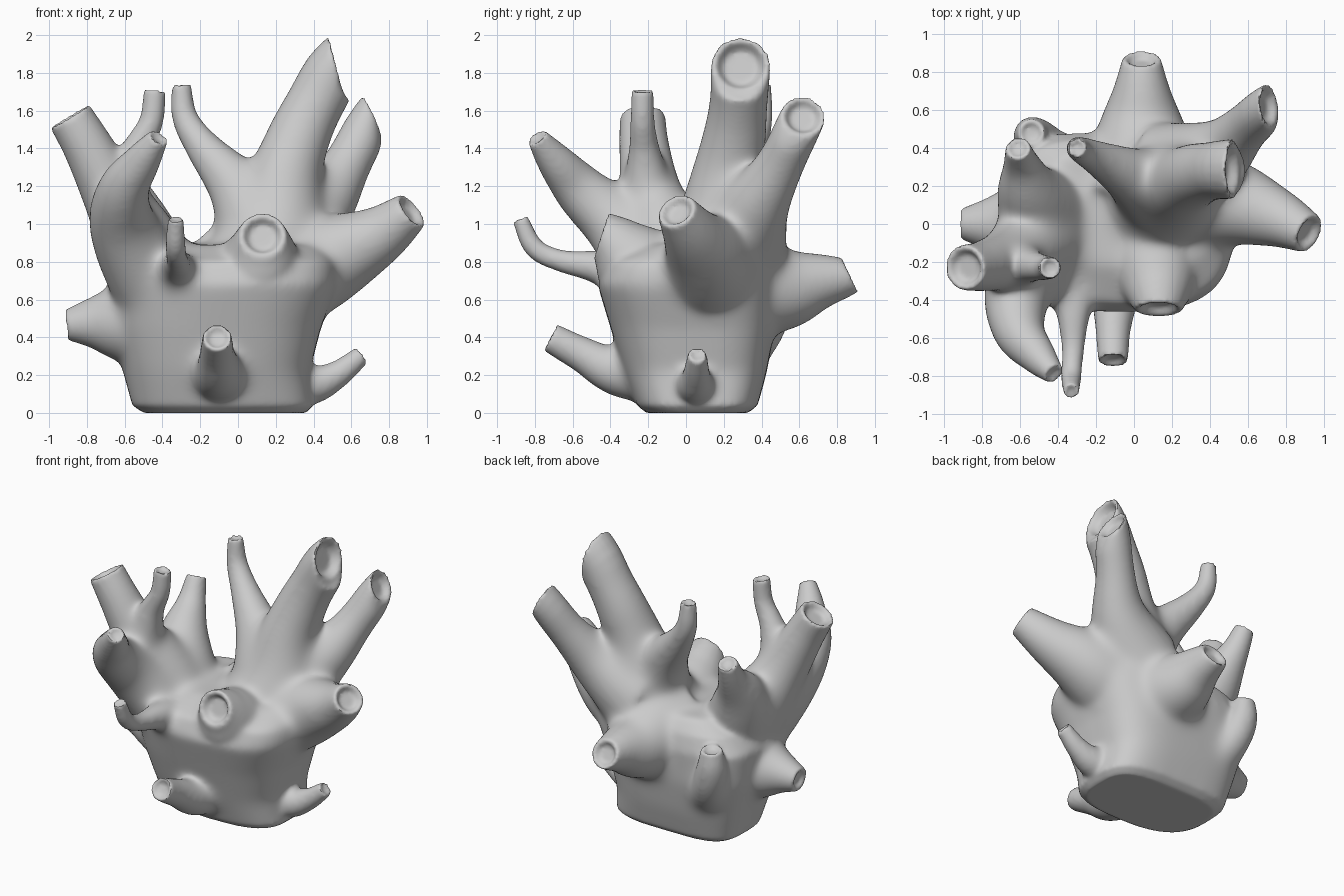
import bpy, bmesh, math
from mathutils import Vector

if "Cube" in bpy.data.objects:
    bpy.data.objects.remove(bpy.data.objects["Cube"])

SIDES = 20
bm = bmesh.new()
tips = []


def bridge(rings):
    """Skin a list of vertex rings and close both ends."""
    for a, b in zip(rings, rings[1:]):
        n = len(a)
        for i in range(n):
            bm.faces.new((a[i], a[(i + 1) % n], b[(i + 1) % n], b[i]))
    bm.faces.new(rings[0][::-1])
    bm.faces.new(rings[-1])


def spline(pts, t):
    """Catmull-Rom through (x, y, z, radius) points."""
    i = min(int(t), len(pts) - 2)
    f = t - i
    p1, p2 = Vector(pts[i]), Vector(pts[i + 1])
    p0 = Vector(pts[i - 1]) if i else 2 * p1 - p2
    p3 = Vector(pts[i + 2]) if i + 2 < len(pts) else 2 * p2 - p1
    return 0.5 * (2 * p1 + (p2 - p0) * f + (2 * p0 - 5 * p1 + 4 * p2 - p3) * f * f
                  + (3 * p1 - p0 - 3 * p2 + p3) * f ** 3)


def ring(c, u, v, t, r):
    return [bm.verts.new(c + u * r * math.cos(a) + v * r * math.sin(a))
            for a in (2 * math.pi * i / SIDES for i in range(SIDES))]


def branch(pts, normal=None):
    """Tapered branch with a hollow, optionally slanted, cut end."""
    steps = 5 * (len(pts) - 1)
    samples = [spline(pts, k / 5) for k in range(steps + 1)]
    centres = [s.to_3d() for s in samples]
    side, rings, last = None, [], None
    for k, s in enumerate(samples):
        a, b = centres[max(k - 1, 0)], centres[min(k + 1, steps)]
        tan = (b - a).normalized()
        if normal and k >= steps - 2:
            tan = tan.lerp(Vector(normal).normalized(), (k - steps + 3) / 3).normalized()
        if side is None:
            side = tan.orthogonal()
        side = (side - tan * side.dot(tan)).normalized()
        last = (centres[k], side.copy(), tan.cross(side), tan, s[3])
        rings.append(ring(*last))
    c, u, v, t, r = last
    rings.append(ring(c, u, v, t, r * 0.82))
    rings.append(ring(c - t * r * 0.35, u, v, t, r * 0.58))
    bridge(rings)
    tips.append(c)


# Rocky base body: z, x range, y range, with squarer corners at the back
rows = [(0, -.50, .36, -.21, .33), (.04, -.56, .40, -.26, .38), (.22, -.61, .38, -.33, .43),
        (.45, -.67, .44, -.40, .47), (.68, -.69, .53, -.47, .48), (.80, -.6, .52, -.42, .45),
        (.89, -.45, .44, -.22, .38)]
body = []
for z, x0, x1, y0, y1 in rows:
    r = []
    for i in range(40):
        a = 2 * math.pi * i / 40
        c, s = math.cos(a), math.sin(a)
        e = (.5 if c < 0 else .58) if s > 0 else (.8 if c < 0 else .68)
        r.append(bm.verts.new(((x0 + x1) / 2 + (x1 - x0) / 2 * math.copysign(abs(c) ** e, c),
                               (y0 + y1) / 2 + (y1 - y0) / 2 * math.copysign(abs(s) ** e, s), z)))
    body.append(r)
bridge(body)

# Left trunk and its forks
branch([(-.3, 0, .4, .28), (-.5, -.08, .85, .23), (-.66, -.18, 1.15, .17), (-.79, -.22, 1.4, .135), (-.89, -.23, 1.57, .12)])
branch([(-.62, -.2, 1.15, .15), (-.54, -.22, 1.38, .09), (-.46, -.23, 1.54, .065), (-.44, -.23, 1.71, .058)])
branch([(-.4, -.1, .6, .24), (-.6, -.33, .96, .19), (-.61, -.55, 1.17, .145), (-.51, -.69, 1.33, .1), (-.42, -.79, 1.46, .055)])
branch([(-.4, 0, .65, .25), (-.54, .14, 1.0, .19), (-.59, .31, 1.22, .1), (-.61, .4, 1.38, .065)])
# Tall right trunk and its forks
branch([(.1, .12, .6, .38), (.2, .2, .95, .29), (.25, .22, 1.25, .2), (.33, .26, 1.48, .17), (.42, .28, 1.66, .155),
        (.52, .29, 1.84, .16)], (1, 0, .25))
branch([(.1, .18, 1.0, .22), (-.01, .25, 1.2, .16), (-.18, .34, 1.4, .1), (-.28, .39, 1.56, .07), (-.3, .4, 1.74, .05)])
branch([(.2, .25, .9, .3), (.44, .37, 1.1, .19), (.58, .5, 1.32, .13), (.71, .62, 1.57, .12)], (.9, .1, .4))
# Side and back stubs
branch([(.1, .1, .65, .3), (.45, .12, .8, .25), (.73, .04, .93, .165), (.92, -.05, 1.07, .105)])
branch([(.05, .15, .7, .36), (.04, .5, .66, .24), (.04, .7, .695, .155), (.04, .87, .73, .1)], (0, .9, .42))
branch([(-.3, 0, .5, .34), (-.62, 0, .48, .22), (-.78, 0, .475, .135), (-.91, 0, .465, .08)])
branch([(-.35, .2, .3, .22), (-.47, .4, .45, .13), (-.53, .46, .62, .105), (-.54, .48, .77, .07)])
# Front and low stubs
branch([(-.32, -.3, .7, .15), (-.32, -.45, .77, .1), (-.32, -.65, .8, .065), (-.33, -.8, .87, .055), (-.33, -.88, 1.03, .042)])
branch([(.08, -.05, .62, .3), (.12, -.28, .8, .22), (.13, -.45, .94, .125)], (0, -.95, .3))
branch([(-.1, -.1, .22, .19), (-.1, -.36, .22, .135), (-.11, -.55, .31, .095), (-.11, -.72, .4, .078)])
branch([(.15, .05, .17, .16), (.38, .05, .15, .11), (.52, .055, .2, .075), (.66, .06, .31, .05)])

bmesh.ops.recalc_face_normals(bm, faces=bm.faces)
mesh = bpy.data.meshes.new("coral")
bm.to_mesh(mesh)
bm.free()
coral = bpy.data.objects.new("coral", mesh)
bpy.context.collection.objects.link(coral)


def bake():
    """Apply the modifier stack."""
    dg = bpy.context.evaluated_depsgraph_get()
    new = bpy.data.meshes.new_from_object(coral.evaluated_get(dg))
    coral.modifiers.clear()
    coral.data = new


# Fuse into one skin
remesh = coral.modifiers.new("fuse", 'REMESH')
remesh.mode = 'VOXEL'
remesh.voxel_size = 0.014
bake()

# Melt the joints together while keeping tips and foot crisp
group = coral.vertex_groups.new(name="melt")
for v in coral.data.vertices:
    d = min((v.co - t).length for t in tips)
    w = .04 + .96 * max(0, min(1, (d - .12) / .42)) ** 1.3
    group.add([v.index], w * min(1, .05 + max(0, v.co.z - .03) * 5), 'REPLACE')
smooth = coral.modifiers.new("melt", 'SMOOTH')
smooth.factor = 0.5
smooth.iterations = 130
smooth.vertex_group = "melt"
bake()

low = min(v.co.z for v in coral.data.vertices)
for v in coral.data.vertices:
    v.co.z -= low
bpy.context.view_layer.objects.active = coral
coral.select_set(True)
bpy.ops.object.shade_smooth_by_angle(angle=math.radians(50))
